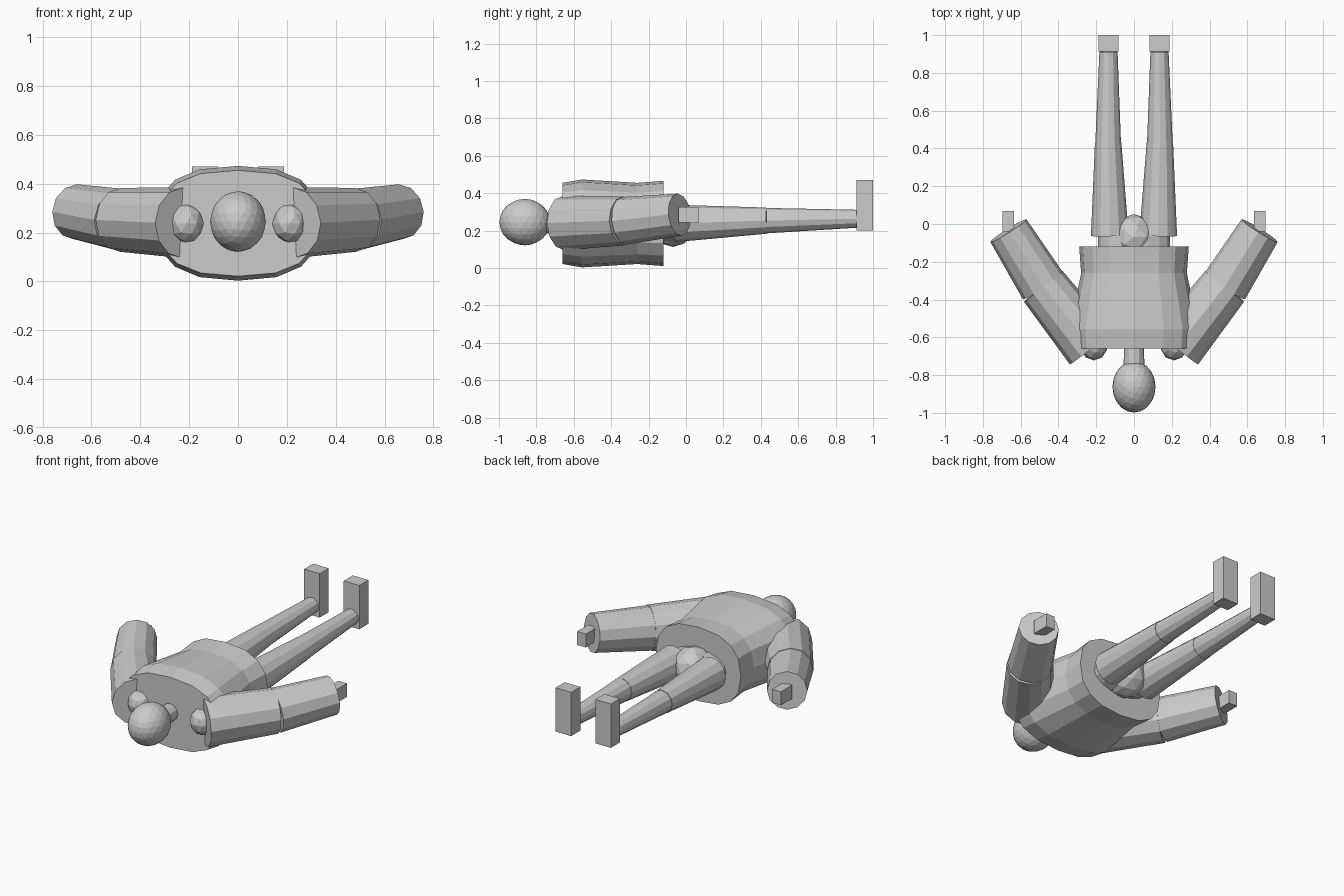
import bpy, bmesh, math
from mathutils import Vector

cube = bpy.data.objects.get("Cube")
if cube:
    bpy.data.objects.remove(cube)

grey = bpy.data.materials.new("plain grey")
grey.use_nodes = True
grey.diffuse_color = (0.6, 0.6, 0.6, 1)
grey.node_tree.nodes["Principled BSDF"].inputs["Base Color"].default_value = (0.6, 0.6, 0.6, 1)


def add_object(name, bm):
    bmesh.ops.recalc_face_normals(bm, faces=bm.faces)
    mesh = bpy.data.meshes.new(name)
    bm.to_mesh(mesh)
    bm.free()
    mesh.materials.append(grey)
    obj = bpy.data.objects.new(name, mesh)
    bpy.context.collection.objects.link(obj)
    return obj


def tube(name, start, end, r1, r2, sides=12):
    """Capped tapered cylinder between two points."""
    start, end = Vector(start), Vector(end)
    axis = end - start
    bm = bmesh.new()
    bmesh.ops.create_cone(bm, cap_ends=True, segments=sides, radius1=r1, radius2=r2, depth=axis.length)
    obj = add_object(name, bm)
    obj.location = (start + end) / 2
    obj.rotation_euler = axis.to_track_quat("Z", "X").to_euler()
    return obj


def ball(name, centre, radii, detail):
    bm = bmesh.new()
    bmesh.ops.create_icosphere(bm, subdivisions=detail, radius=1)
    bmesh.ops.scale(bm, vec=radii, verts=bm.verts)
    bmesh.ops.translate(bm, vec=centre, verts=bm.verts)
    return add_object(name, bm)


def box(name, low, high):
    low, high = Vector(low), Vector(high)
    bm = bmesh.new()
    bmesh.ops.create_cube(bm, size=1)
    bmesh.ops.scale(bm, vec=high - low, verts=bm.verts)
    bmesh.ops.translate(bm, vec=(low + high) / 2, verts=bm.verts)
    return add_object(name, bm)


def loft(name, rings, centre_z, power, sides=16):
    """Rounded-square rings (y, half width, half height) skinned along y."""
    bm = bmesh.new()
    loops = []
    for y, rx, rz in rings:
        loop = []
        for i in range(sides):
            a = math.tau * i / sides
            s, c = math.sin(a), math.cos(a)
            x = math.copysign(abs(s) ** power, s) * rx
            z = math.copysign(abs(c) ** power, c) * rz
            loop.append(bm.verts.new((x, y, centre_z + z)))
        loops.append(loop)
    for a, b in zip(loops, loops[1:]):
        for i in range(sides):
            j = (i + 1) % sides
            bm.faces.new((a[i], a[j], b[j], b[i]))
    bm.faces.new(loops[0])
    bm.faces.new(loops[-1])
    return add_object(name, bm)


# Trunk and head
loft("torso", [(-0.66, 0.33, 0.217), (-0.555, 0.34, 0.235),
               (-0.26, 0.28, 0.217), (-0.12, 0.29, 0.228)], 0.238, 0.8)
loft("hips", [(-0.2, 0.19, 0.1), (-0.06, 0.19, 0.1)], 0.237, 1)
ball("pelvis", (0, -0.07, 0.237), (0.122, 0.122, 0.125), 2)
tube("neck", (0, -0.6, 0.24), (0, -0.76, 0.24), 0.05, 0.056)
ball("head", (0, -0.862, 0.245), (0.114, 0.136, 0.124), 3)

# Limbs, once for each side
for side, s in (("left", 1), ("right", -1)):
    shoulder = (s * 0.225, -0.654, 0.24)
    elbow = (s * 0.48, -0.33, 0.252)
    wrist = (s * 0.665, -0.035, 0.285)
    ball(side + "_shoulder", (s * 0.212, -0.64, 0.237), (0.074, 0.082, 0.082), 2)
    tube(side + "_upper_arm", shoulder, elbow, 0.145, 0.131)
    tube(side + "_forearm", elbow, wrist, 0.128, 0.113)
    hand_x = sorted((s * 0.635, s * 0.695))
    box(side + "_hand", (hand_x[0], -0.04, 0.242), (hand_x[1], 0.068, 0.325))

    knee = (s * 0.137, 0.43, 0.253)
    tube(side + "_thigh", (s * 0.128, -0.062, 0.238), knee, 0.1, 0.07)
    tube(side + "_shin", knee, (s * 0.135, 0.912, 0.263), 0.068, 0.048)
    foot_x = sorted((s * 0.082, s * 0.188))
    box(side + "_foot", (foot_x[0], 0.912, 0.2), (foot_x[1], 1.0, 0.47))
